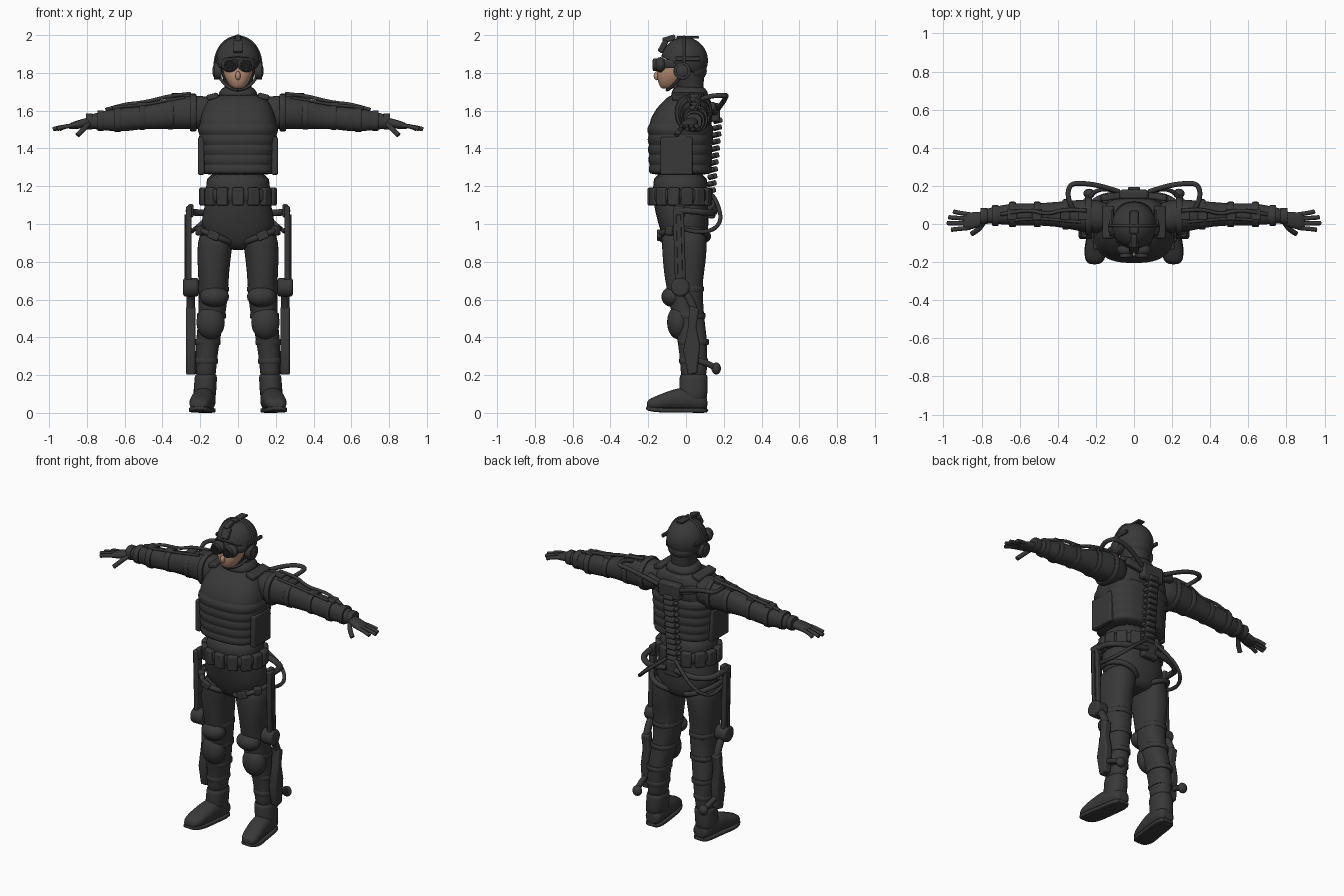
import bpy, bmesh, math
from mathutils import Matrix, Vector, Euler

default_cube = bpy.data.objects.get("Cube")
if default_cube:
    bpy.data.objects.remove(default_cube)


def make_material(name, red, green, blue):
    material = bpy.data.materials.new(name)
    material.use_nodes = True
    color = (red, green, blue, 1)
    material.diffuse_color = color
    shader = material.node_tree.nodes["Principled BSDF"]
    shader.inputs["Base Color"].default_value = color
    shader.inputs["Roughness"].default_value = .8
    return material


CHARCOAL = make_material("charcoal gear", .04, .04, .04)
BLACK = make_material("black lens", .01, .01, .012)
SKIN = make_material("skin", .47, .26, .17)
built_meshes = []


def finish(name, bm, material=CHARCOAL, mirror=False, bevel=0, subdivide=0):
    bmesh.ops.recalc_face_normals(bm, faces=bm.faces)
    mesh = bpy.data.meshes.new(name)
    bm.to_mesh(mesh)
    bm.free()
    mesh.materials.append(material)
    obj = bpy.data.objects.new(name, mesh)
    bpy.context.collection.objects.link(obj)
    built_meshes.append(obj)
    if bevel:
        modifier = obj.modifiers.new("rounded edges", "BEVEL")
        modifier.width, modifier.segments = bevel, 2
    if subdivide:
        modifier = obj.modifiers.new("smooth surface", "SUBSURF")
        modifier.levels = modifier.render_levels = subdivide
    if mirror:
        obj.modifiers.new("other side", "MIRROR").use_mirror_merge = False
    return obj


# Each ring is (position along axis, two centre values, two radii)
def loft(name, axis, rings, power=2.3, sides=24, folds=0, subdivide=1, **options):
    bm = bmesh.new()
    loops = []
    for index, (along, cu, cv, ru, rv) in enumerate(rings):
        loop = []
        for side in range(sides):
            angle = math.tau * side / sides
            c, s = math.cos(angle), math.sin(angle)
            swell = 1 + folds * math.sin(3 * angle + 2 * index)
            u = cu + ru * swell * math.copysign(abs(c) ** (2 / power), c)
            v = cv + rv * swell * math.copysign(abs(s) ** (2 / power), s)
            point = {"x": (along, u, v), "y": (u, along, v), "z": (u, v, along)}[axis]
            loop.append(bm.verts.new(point))
        loops.append(loop)
    for low, high in zip(loops, loops[1:]):
        for i in range(sides):
            j = (i + 1) % sides
            bm.faces.new((low[i], low[j], high[j], high[i]))
    bm.faces.new(loops[0])
    bm.faces.new(loops[-1])
    return finish(name, bm, subdivide=subdivide, **options)


def band(name, axis, start, end, cu, cv, ru, rv, **options):
    edge = (end - start) * .2
    rings = [(start, cu, cv, ru * .95, rv * .95), (start + edge, cu, cv, ru, rv),
             (end - edge, cu, cv, ru, rv), (end, cu, cv, ru * .95, rv * .95)]
    return loft(name, axis, rings, subdivide=0, sides=32, **options)


def box(name, center, size, turn=(0, 0, 0), round_by=.25, **options):
    bm = bmesh.new()
    matrix = Matrix.LocRotScale(Vector(center), Euler(turn), Vector(size))
    bmesh.ops.create_cube(bm, size=1, matrix=matrix)
    return finish(name, bm, bevel=min(size) * round_by, **options)


def ball(name, center, radii, **options):
    bm = bmesh.new()
    matrix = Matrix.LocRotScale(Vector(center), None, Vector(radii))
    bmesh.ops.create_uvsphere(bm, u_segments=28, v_segments=18, radius=1, matrix=matrix)
    return finish(name, bm, **options)


def disc(name, center, axis, radius, depth, **options):
    bm = bmesh.new()
    turn = Matrix.Rotation(math.pi / 2, 4, "Y" if axis == "x" else "X")
    bmesh.ops.create_cone(bm, cap_ends=True, segments=28, radius1=radius, radius2=radius,
                          depth=depth, matrix=Matrix.Translation(center) @ turn)
    return finish(name, bm, bevel=depth * .15, **options)


def plate(name, outline, x_start, x_end, **options):
    bm = bmesh.new()
    face = bm.faces.new([bm.verts.new((x_start, y, z)) for y, z in outline])
    grown = bmesh.ops.extrude_face_region(bm, geom=[face])["geom"]
    moved = [item for item in grown if isinstance(item, bmesh.types.BMVert)]
    bmesh.ops.translate(bm, verts=moved, vec=(x_end - x_start, 0, 0))
    return finish(name, bm, bevel=.01, **options)


def tube(name, points, radius, both=True, closed=False):
    curve = bpy.data.curves.new(name, "CURVE")
    curve.dimensions = "3D"
    curve.bevel_depth, curve.bevel_resolution = radius, 3
    curve.resolution_u, curve.use_fill_caps = 6, True
    for side in ((1, -1) if both else (1,)):
        spline = curve.splines.new("NURBS")
        spline.points.add(len(points) - 1)
        for target, (x, y, z) in zip(spline.points, points):
            target.co = (x * side, y, z, 1)
        spline.order_u = min(3, len(points))
        spline.use_endpoint_u, spline.use_cyclic_u = not closed, closed
    curve.materials.append(CHARCOAL)
    obj = bpy.data.objects.new(name, curve)
    bpy.context.collection.objects.link(obj)


# Head, face and goggles
loft("balaclava", "z", [(1.67, 0, .03, .07, .07), (1.74, 0, .02, .07, .07), (1.78, 0, .01, .085, .09),
                        (1.84, 0, 0, .1, .1), (1.92, 0, 0, .09, .09)])
loft("face", "z", [(1.715, 0, -.1, .025, .03), (1.73, 0, -.09, .045, .05), (1.77, 0, -.075, .07, .08),
                   (1.82, 0, -.06, .085, .09), (1.88, 0, -.05, .08, .08)], material=SKIN)
ball("nose", (0, -.155, 1.785), (.014, .016, .024), material=SKIN)
band("goggle_strap", "z", 1.825, 1.87, 0, -.02, .108, .125)
ball("goggle_housing", (.043, -.135, 1.843), (.047, .034, .04), mirror=True)
disc("goggle_rim", (.042, -.16, 1.843), "y", .033, .03, mirror=True)
disc("goggle_lens", (.042, -.173, 1.843), "y", .026, .008, mirror=True, material=BLACK)

# Helmet shell, trimmed by a plane that rises toward the brow
shell = bmesh.new()
bmesh.ops.create_uvsphere(shell, u_segments=36, v_segments=24, radius=1,
                          matrix=Matrix.LocRotScale(Vector((0, -.008, 1.865)), None, Vector((.117, .124, .124))))
bmesh.ops.bisect_plane(shell, geom=shell.verts[:] + shell.edges[:] + shell.faces[:], clear_inner=True,
                       plane_co=(0, 0, 1.82), plane_no=(0, .5, 1))
helmet = finish("helmet_shell", shell)
helmet.modifiers.new("thickness", "SOLIDIFY").thickness = .012
ball("helmet_nape", (0, .035, 1.81), (.09, .075, .06))
disc("ear_cup", (.108, -.02, 1.81), "x", .046, .04, mirror=True)
ball("ear_cap", (.122, -.02, 1.81), (.014, .034, .036), mirror=True)
tube("headset_band", [(.124 * math.cos(a * math.pi / 12), -.01, 1.84 + .153 * math.sin(a * math.pi / 12))
                      for a in range(13)], .007, both=False)
box("helmet_rail", (.115, .01, 1.875), (.014, .13, .022), mirror=True)
box("helmet_mount", (0, -.122, 1.94), (.05, .03, .07), turn=(-.5, 0, 0))
box("mount_arm", (0, -.09, 1.98), (.03, .07, .03), turn=(.3, 0, 0))
box("helmet_ridge", (0, .01, 1.988), (.045, .12, .012))
tube("chin_strap", [(.1, -.03, 1.78), (.075, -.06, 1.74), (.03, -.09, 1.713), (0, -.1, 1.71)], .008)

# Ribbed vest, collar and waist
ribs = []
for rib in range(5):
    low = 1.26 + rib * .053
    width, depth = .197 + rib * .004, .168 + rib * .002
    ribs += [(low, 0, -.03, width * .95, depth * .94), (low + .013, 0, -.03, width, depth),
             (low + .042, 0, -.03, width, depth)]
loft("ribbed_vest", "z", ribs + [(1.53, 0, -.03, .2, .16), (1.545, 0, -.025, .205, .168),
     (1.61, 0, -.01, .185, .152), (1.66, 0, .01, .16, .12), (1.69, 0, .02, .12, .1)], power=2.7, sides=32)
loft("collar", "z", [(1.66, 0, .02, .12, .11), (1.7, 0, .02, .1, .095), (1.735, 0, .015, .075, .08)])
loft("hips", "z", [(.86, 0, 0, .07, .08), (.9, 0, 0, .15, .11), (.97, 0, -.01, .2, .13),
     (1.05, 0, -.02, .19, .14), (1.12, 0, -.03, .17, .145), (1.2, 0, -.03, .17, .145), (1.28, 0, -.03, .17, .145)])
box("side_armor", (.195, -.05, 1.36), (.035, .17, .2), mirror=True)
box("shoulder_strap", (.135, .01, 1.675), (.06, .17, .03), turn=(0, .25, 0), mirror=True)

# Belt with pouches spaced around it
band("belt", "z", 1.12, 1.185, 0, -.03, .185, .155, power=2.6)
for step in range(14):
    angle = math.tau * (step + .5) / 14
    c, s = math.cos(angle), math.sin(angle)
    box("belt_pouch", (.187 * c, -.03 + .155 * s, 1.145), (.062, .038, .095), turn=(0, 0, angle + math.pi / 2))
box("belt_buckle", (0, -.19, 1.15), (.06, .02, .05))

# Arms and gloves
loft("sleeve", "x", [(.1, .03, 1.59, .07, .08), (.2, .04, 1.59, .09, .09), (.28, .045, 1.59, .085, .09),
     (.36, .05, 1.58, .07, .078), (.45, .05, 1.57, .062, .066), (.52, .05, 1.56, .057, .06),
     (.59, .05, 1.555, .06, .064), (.66, .05, 1.55, .055, .06), (.74, .045, 1.545, .044, .046),
     (.8, .04, 1.54, .035, .034)], folds=.025, mirror=True)
for x, y, z, radius in ((.22, .04, 1.59, .1), (.34, .05, 1.58, .08), (.49, .05, 1.565, .067),
                        (.62, .05, 1.553, .067), (.71, .045, 1.547, .055), (.77, .042, 1.543, .043)):
    band("arm_band", "x", x, x + .035, y, z, radius, radius, mirror=True)
loft("palm", "x", [(.77, .035, 1.54, .034, .03), (.83, .02, 1.53, .043, .025), (.87, .015, 1.522, .046, .02),
                   (.9, .015, 1.516, .04, .014)], mirror=True)
for base, tip, reach in ((.05, .065, .945), (.027, .035, .972), (.003, .005, .98), (-.02, -.03, .957)):
    tube("finger", [(.86, base, 1.523), (.92, (base + tip) / 2, 1.518), (reach, tip, 1.502)], .0115)
tube("thumb", [(.79, .01, 1.53), (.81, -.03, 1.51), (.85, -.05, 1.47)], .014)
tube("arm_cable", [(.25, .07, 1.69), (.36, .08, 1.68), (.45, .05, 1.655), (.53, .07, 1.64), (.6, .07, 1.635),
                   (.7, .05, 1.605)], .01)
tube("arm_rod", [(.28, .01, 1.67), (.4, .02, 1.65), (.5, .03, 1.63), (.63, .02, 1.62)], .008)
for x, z in ((.27, 1.675), (.36, 1.66), (.51, 1.63), (.64, 1.615)):
    box("arm_bracket", (x, .05, z), (.05, .06, .025), mirror=True)

# Legs, knee pads and straps
loft("trouser_leg", "z", [(.98, .105, -.01, .09, .12), (.9, .12, -.01, .095, .12), (.8, .13, -.01, .087, .115),
     (.7, .13, -.01, .08, .1), (.6, .13, 0, .077, .09), (.5, .14, .01, .07, .085), (.42, .155, .03, .065, .08),
     (.32, .165, .04, .06, .075), (.22, .17, .04, .053, .07), (.17, .17, .04, .05, .065)], folds=.025, mirror=True)
ball("upper_knee_pad", (.125, -.07, .615), (.077, .06, .055), mirror=True)
ball("lower_knee_pad", (.145, -.04, .48), (.075, .06, .09), mirror=True)
for z, x, y, width, depth in ((.64, .13, 0, .082, .095), (.5, .14, .015, .077, .088),
                              (.36, .16, .04, .068, .082), (.26, .168, .04, .062, .076)):
    band("leg_strap", "z", z, z + .03, x, y, width, depth, mirror=True)
harness = []
for step in range(24):
    c, s = math.cos(math.tau * step / 24), math.sin(math.tau * step / 24)
    harness.append((.118 + .1 * c, -.01 + .128 * s, .935 + .04 * c))
tube("thigh_harness", harness, .016, closed=True)
box("harness_buckle", (.13, -.142, .94), (.06, .025, .045), turn=(0, -.4, 0), mirror=True)
box("harness_clip", (.2, -.085, .965), (.045, .04, .05), turn=(0, 0, .9), mirror=True)

# Boots
loft("boot_shaft", "z", [(.21, .17, .04, .058, .074), (.19, .17, .04, .06, .075), (.12, .175, .04, .06, .074),
                         (.05, .18, .035, .062, .08)], mirror=True)
loft("boot_foot", "y", [(.115, .17, .05, .04, .035), (.09, .17, .06, .055, .05), (0, .18, .075, .06, .065),
     (-.07, .187, .07, .06, .055), (-.14, .2, .055, .06, .042), (-.19, .205, .045, .05, .032),
     (-.208, .207, .04, .03, .02)], mirror=True)
loft("boot_sole", "y", [(.12, .17, .013, .04, .013), (.07, .172, .013, .06, .013), (-.04, .185, .014, .058, .012),
     (-.13, .2, .014, .064, .013), (-.19, .206, .02, .052, .013), (-.213, .207, .026, .03, .01)], power=5, mirror=True)

# Leg frame: thigh strut, knee joint and shin guard
box("thigh_strut", (.26, -.035, .885), (.03, .058, .42), turn=(.03, 0, 0), mirror=True)
box("strut_rail", (.277, -.035, .88), (.012, .026, .34), turn=(.03, 0, 0), mirror=True)
box("strut_cap", (.25, -.03, 1.07), (.028, .05, .07), mirror=True)
disc("knee_joint", (.25, -.03, .665), "x", .05, .08, mirror=True)
tube("knee_link", [(.25, -.03, .66), (.25, .02, .62), (.25, .04, .55)], .022)
plate("shin_guard", [(.02, .57), (.07, .55), (.055, .46), (.075, .36), (.06, .21), (.01, .2), (-.015, .33),
                     (.01, .45)], .225, .275, mirror=True)
tube("calf_arm", [(.25, .04, .28), (.25, .11, .27), (.235, .16, .235)], .017)
ball("calf_knob", (.235, .16, .235), (.03, .025, .032), mirror=True)

# Back frame: segmented spine, yoke, hip arms and hoses
for link in range(12):
    z, y = 1.14 + link * .037, .12 + link * .0035
    box("spine_link", (0, y + .01, z), (.065, .05, .028), turn=(.25, 0, 0))
    ball("spine_stud", (.038, y, z), (.012, .018, .012), mirror=True)
box("upper_yoke", (0, .155, 1.59), (.15, .05, .1))
box("yoke_arm", (.11, .145, 1.61), (.13, .035, .045), turn=(0, -.25, -.15), mirror=True)
box("pelvis_plate", (0, .135, 1.08), (.11, .04, .1))
tube("hip_arm", [(.03, .15, 1.08), (.13, .16, 1.06), (.24, .1, 1.06), (.26, .03, 1.07), (.26, -.03, 1.07)], .018)
tube("hip_hose", [(.03, .15, 1.14), (.13, .19, 1.06), (.22, .17, .98), (.26, .08, .95), (.25, 0, .97)], .011)
tube("shoulder_hose", [(.08, .17, 1.61), (.17, .2, 1.65), (.27, .215, 1.68), (.34, .21, 1.68), (.35, .13, 1.68),
                       (.32, .08, 1.66)], .013)

# Smooth shading that keeps hard edges
bpy.ops.object.select_all(action="DESELECT")
for obj in built_meshes:
    obj.select_set(True)
bpy.context.view_layer.objects.active = built_meshes[0]
bpy.ops.object.shade_smooth_by_angle(angle=math.radians(45))
